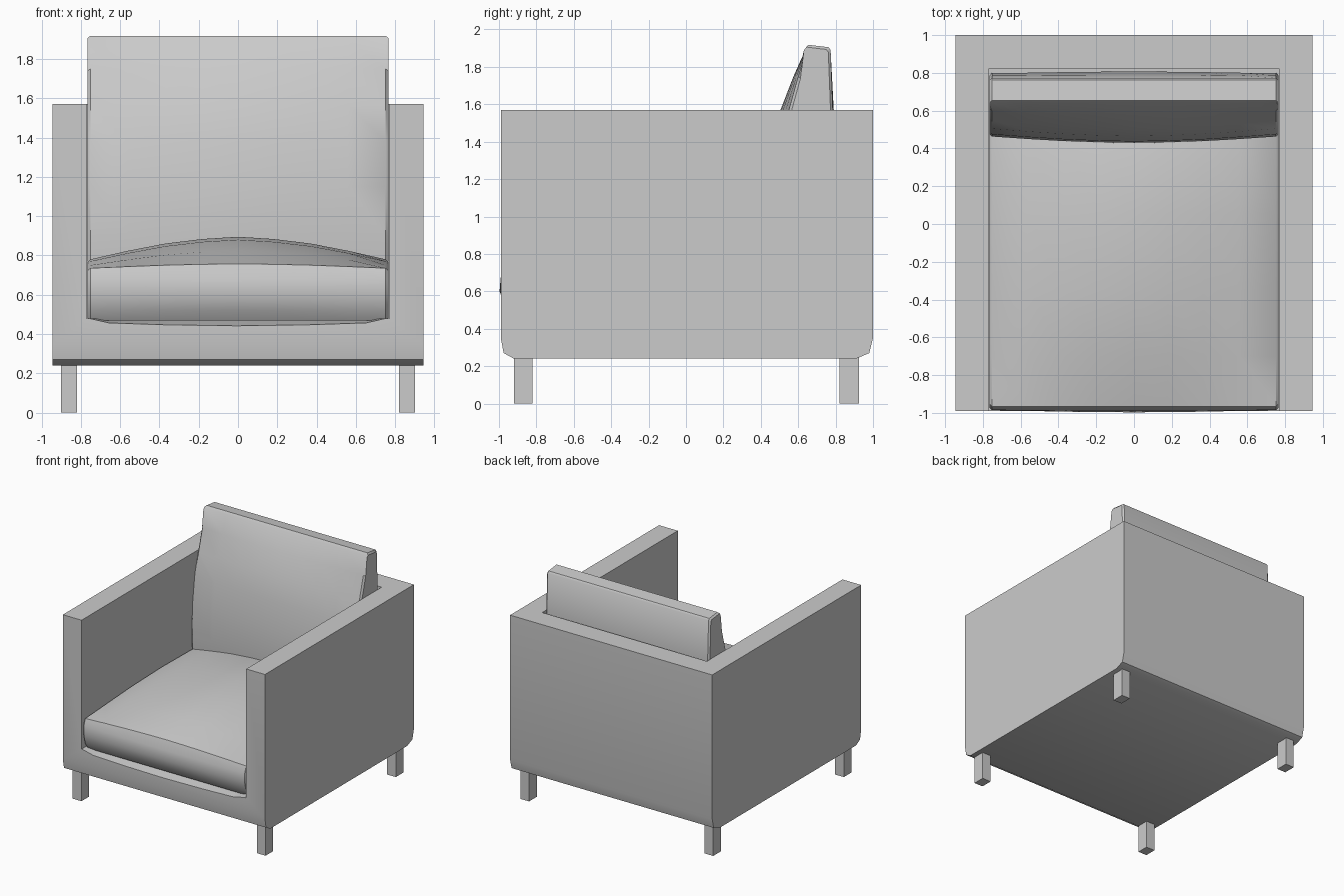
import bpy, bmesh

if "Cube" in bpy.data.objects:
    bpy.data.objects.remove(bpy.data.objects["Cube"])

# One plain upholstery colour
grey = bpy.data.materials.new("plain_grey")
grey.use_nodes = True
colour = (0.6, 0.6, 0.6, 1)
grey.diffuse_color = colour
grey.node_tree.nodes["Principled BSDF"].inputs["Base Color"].default_value = colour


def loft(name, rings):
    """Skin a row of matching point rings and cap both ends."""
    bm = bmesh.new()
    rows = [[bm.verts.new(p) for p in ring] for ring in rings]
    n = len(rows[0])
    for a, b in zip(rows, rows[1:]):
        for i in range(n):
            j = (i + 1) % n
            bm.faces.new((a[i], a[j], b[j], b[i]))
    bm.faces.new(rows[0])
    bm.faces.new(rows[-1])
    bmesh.ops.recalc_face_normals(bm, faces=bm.faces)
    mesh = bpy.data.meshes.new(name)
    bm.to_mesh(mesh)
    bm.free()
    mesh.materials.append(grey)
    obj = bpy.data.objects.new(name, mesh)
    bpy.context.collection.objects.link(obj)
    return obj


def prism(name, profile, x0, x1):
    """Extrude a (y, z) profile along x."""
    return loft(name, [[(x, y, z) for y, z in profile] for x in (x0, x1)])


def box(name, x0, x1, y0, y1, z0, z1):
    return prism(name, [(y0, z0), (y1, z0), (y1, z1), (y0, z1)], x0, x1)


def activate(obj):
    bpy.ops.object.select_all(action='DESELECT')
    obj.select_set(True)
    bpy.context.view_layer.objects.active = obj


def smooth(obj, angle=0.6):
    activate(obj)
    bpy.ops.object.shade_smooth_by_angle(angle=angle)


def cut(obj, cutter):
    cutter.hide_render = True
    mod = obj.modifiers.new("cut", 'BOOLEAN')
    mod.operation = 'DIFFERENCE'
    mod.solver = 'EXACT'
    mod.object = cutter
    activate(obj)
    bpy.ops.object.modifier_apply(modifier=mod.name)
    bpy.data.objects.remove(cutter)


# Frame: arms, back and base in one shell, with softened lower edges
frame_profile = [(-0.92, 0.24), (-0.975, 0.27), (-0.99, 0.35), (-0.99, 1.57),
                 (1.0, 1.57), (1.0, 0.35), (0.98, 0.27), (0.91, 0.24)]
frame = prism("chair_frame", frame_profile, -0.945, 0.945)
cut(frame, box("seat_cutter", -0.77, 0.77, -1.5, 0.82, 0.48, 2))

# Shallow dip in the top of the front rail
half = [(0.76, 0.48), (0.65, 0.455), (0.35, 0.445)]
dip = half + [(0, 0.44)] + [(-x, z) for x, z in reversed(half)] + [(-0.76, 0.6), (0.76, 0.6)]
cut(frame, loft("rail_cutter", [
    [(x, -1.0, z) for x, z in dip],
    [(x, -0.8, max(z, 0.478)) for x, z in dip]]))
smooth(frame)


# Cushion profiles in (y, z); c is the crown, 1 mid-width and 0 at the sides
def seat_profile(c):
    return [(-0.93, 0.47), (-0.965, 0.52), (-0.985 - 0.012 * c, 0.6),
            (-0.985 - 0.005 * c, 0.68), (-0.965, 0.735 + 0.022 * c),
            (-0.7, 0.75 + 0.075 * c), (-0.35, 0.77 + 0.11 * c),
            (0.05, 0.78 + 0.115 * c), (0.45, 0.775 + 0.1 * c),
            (0.79, 0.75 + 0.03 * c), (0.8, 0.47)]


def back_profile(c):
    return [(0.47 - 0.03 * c, 0.76), (0.463 - 0.035 * c, 0.9),
            (0.475 - 0.038 * c, 1.15), (0.505 - 0.04 * c, 1.38),
            (0.55 - 0.045 * c, 1.57), (0.6 - 0.025 * c, 1.75),
            (0.642, 1.9), (0.655, 1.918), (0.762, 1.905), (0.773, 1.89),
            (0.785 + 0.005 * c, 1.57), (0.797 + 0.01 * c, 1.15), (0.79, 0.76)]


def cushion(name, profile):
    side = [(0.765, 0, 0.97), (0.752, 0, 1), (0.56, 0.38, 1), (0.37, 0.7, 1), (0.18, 0.9, 1)]
    stations = side + [(0, 1, 1)] + [(-x, c, s) for x, c, s in reversed(side)]
    rings = []
    for x, c, s in stations:
        pts = profile(c)
        my = sum(p[0] for p in pts) / len(pts)
        mz = sum(p[1] for p in pts) / len(pts)
        # Ends draw in slightly for a soft edge
        rings.append([(x, y + (0.012 if y < my else -0.012) * (s < 1),
                       z + (0.012 if z < mz else -0.012) * (s < 1)) for y, z in pts])
    smooth(loft(name, rings))


cushion("seat_cushion", seat_profile)
cushion("back_cushion", back_profile)

# Four square legs
for side, sx in (("left", 1), ("right", -1)):
    for end, y0, y1 in (("front", -0.92, -0.82), ("back", 0.82, 0.925)):
        box(f"{end}_{side}_leg", sx * 0.82, sx * 0.902, y0, y1, 0, 0.25)
